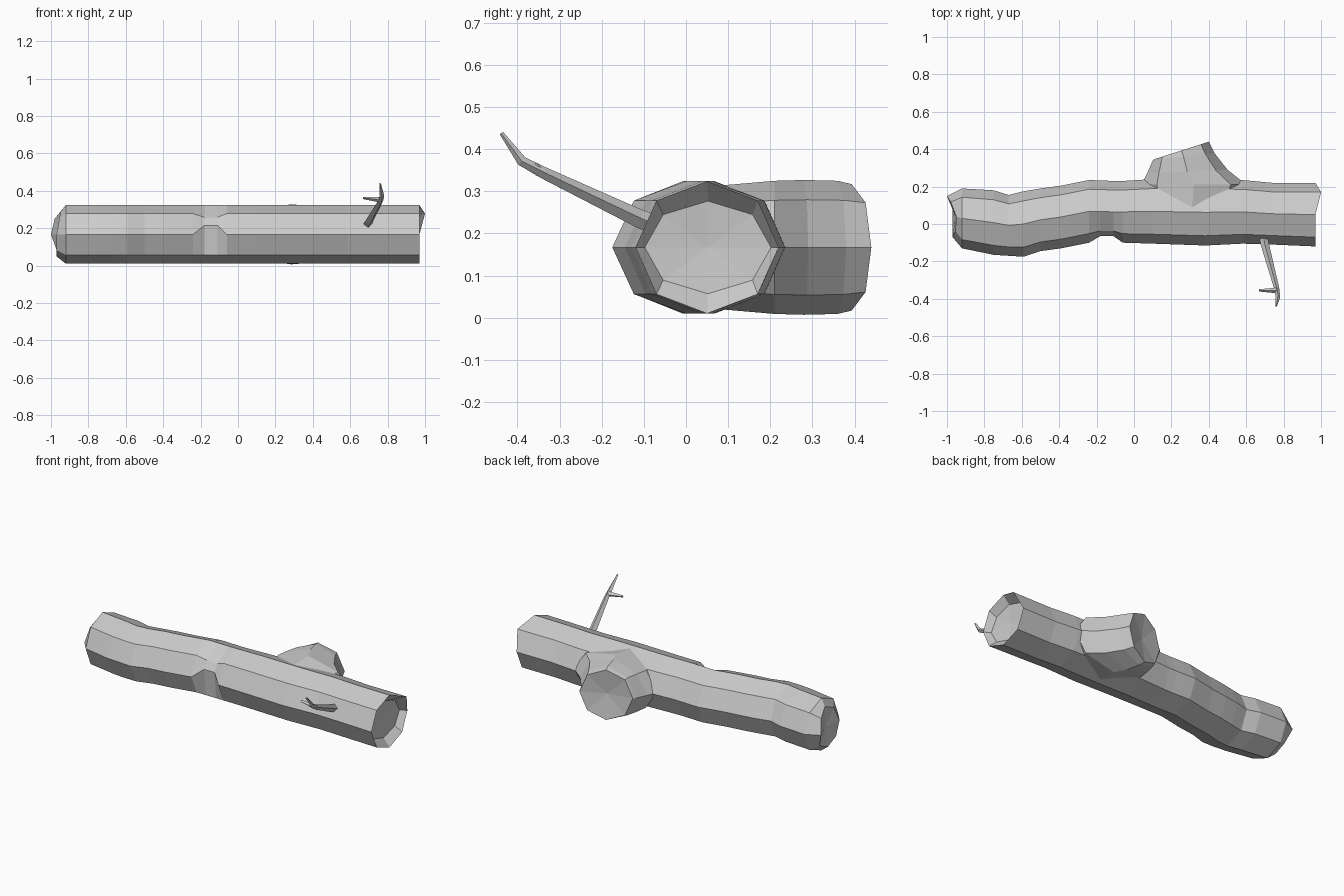
import bpy, bmesh, math
from mathutils import Vector

if "Cube" in bpy.data.objects:
    bpy.data.objects.remove(bpy.data.objects["Cube"])

mat = bpy.data.materials.new("plain grey")
mat.use_nodes = True
GREY = (0.6, 0.6, 0.6, 1)
mat.diffuse_color = GREY
mat.node_tree.nodes["Principled BSDF"].inputs["Base Color"].default_value = GREY

MID = 0.167  # height of the log axis


def oval(centre, side, up, sides=8):
    """Closed ring of points spanned by two half-axis vectors."""
    c, s, u = Vector(centre), Vector(side), Vector(up)
    turns = [k * math.tau / sides for k in range(sides)]
    return [c + s * math.cos(a) + u * math.sin(a) for a in turns]


def loft(name, rings, start, end):
    """Skin the rings and close each end with a fan around a centre point."""
    bm = bmesh.new()
    loops = [[bm.verts.new(p) for p in ring] for ring in rings]
    n = len(loops[0])
    for a, b in zip(loops, loops[1:]):
        for k in range(n):
            j = (k + 1) % n
            bm.faces.new((a[k], a[j], b[j], b[k]))
    for loop, tip in ((loops[0], start), (loops[-1], end)):
        hub = bm.verts.new(tip)
        for k in range(n):
            bm.faces.new((loop[k], loop[(k + 1) % n], hub))
    bmesh.ops.recalc_face_normals(bm, faces=bm.faces)
    mesh = bpy.data.meshes.new(name)
    bm.to_mesh(mesh)
    bm.free()
    mesh.materials.append(mat)
    obj = bpy.data.objects.new(name, mesh)
    bpy.context.collection.objects.link(obj)
    return obj


# Wavy trunk: position along the log, back edge, front edge
stations = [(-0.92, 0.19, -0.13), (-0.75, 0.18, -0.165), (-0.67, 0.155, -0.17),
            (-0.59, 0.175, -0.175), (-0.5, 0.19, -0.145), (-0.39, 0.205, -0.13),
            (-0.24, 0.235, -0.1), (-0.18, 0.233, -0.1), (-0.11, 0.23, -0.1),
            (-0.06, 0.23, -0.1), (0.1, 0.24, -0.105), (0.38, 0.24, -0.115),
            (0.58, 0.235, -0.105), (0.74, 0.22, -0.11), (0.97, 0.22, -0.12)]
rings = []
for x, back, front in stations:
    ring = oval((x, (back + front) / 2, MID), (0, (back - front) / 2, 0), (0, 0, 0.157))
    if x in (-0.18, -0.11):  # pinched knot on the front
        ring[4] += Vector((0, 0.035, 0.048))
        ring[3] += Vector((0, 0.015, -0.02))
    rings.append(ring)
rings[-1][1].x = 1.0

# Tapered, slanted far end
taper = oval((-0.97, 0.04, MID), (0, 0.11, 0), (0, 0, 0.118))
for k, shift in ((0, -0.03), (1, -0.01), (2, 0.02), (3, 0.015)):
    taper[k].x += shift
rings.insert(0, taper)

# Hollowed near end
rings.append(oval((0.93, 0.052, MID), (0, 0.15, 0), (0, 0, 0.11)))
log = loft("log", rings, (-0.955, 0.04, MID), (0.92, 0.052, MID))

# Broken branch stub at the back: left and right edge points of each ring
edges = [((0.1, 0.06), (0.52, 0.06)), ((0.04, 0.21), (0.6, 0.21)),
         ((0.07, 0.27), (0.5, 0.29)), ((0.1, 0.34), (0.43, 0.38)),
         ((0.11, 0.347), (0.4, 0.44))]
heights = (0.145, 0.158, 0.16, 0.158, 0.15)
stub_rings = []
for (a, b), h in zip(edges, heights):
    a, b = Vector((*a, MID)), Vector((*b, MID))
    stub_rings.append(oval((a + b) / 2, (b - a) / 2, (0, 0, h)))
stub = loft("branch_stub", stub_rings, (0.3, 0.06, MID), (0.26, 0.375, MID))

# Fuse stub and trunk into one skin
fuse = log.modifiers.new("fuse", "BOOLEAN")
fuse.operation, fuse.solver, fuse.object = "UNION", "EXACT", stub
graph = bpy.context.evaluated_depsgraph_get()
fused = bpy.data.meshes.new_from_object(log.evaluated_get(graph))
log.modifiers.clear()
log.data = fused
bpy.data.objects.remove(stub)


def twig(name, path):
    """Thin four-sided shoot through points with a radius each."""
    points = [Vector(p[:3]) for p in path]
    loops = []
    for i, p in enumerate(points):
        way = (points[min(i + 1, len(points) - 1)] - points[max(i - 1, 0)]).normalized()
        side = way.cross(Vector((0, 0, 1))).normalized()
        r = path[i][3]
        loops.append(oval(p, side * r, side.cross(way) * r, 4))
    return loft(name, loops, points[0], points[-1])


twig("twig", [(0.69, -0.06, 0.215, 0.024), (0.7, -0.11, 0.235, 0.022),
              (0.762, -0.34, 0.345, 0.014), (0.77, -0.39, 0.372, 0.012),
              (0.76, -0.438, 0.438, 0.005)])
twig("twig_spur", [(0.768, -0.355, 0.352, 0.016), (0.72, -0.355, 0.357, 0.011),
                   (0.668, -0.355, 0.362, 0.006)])
